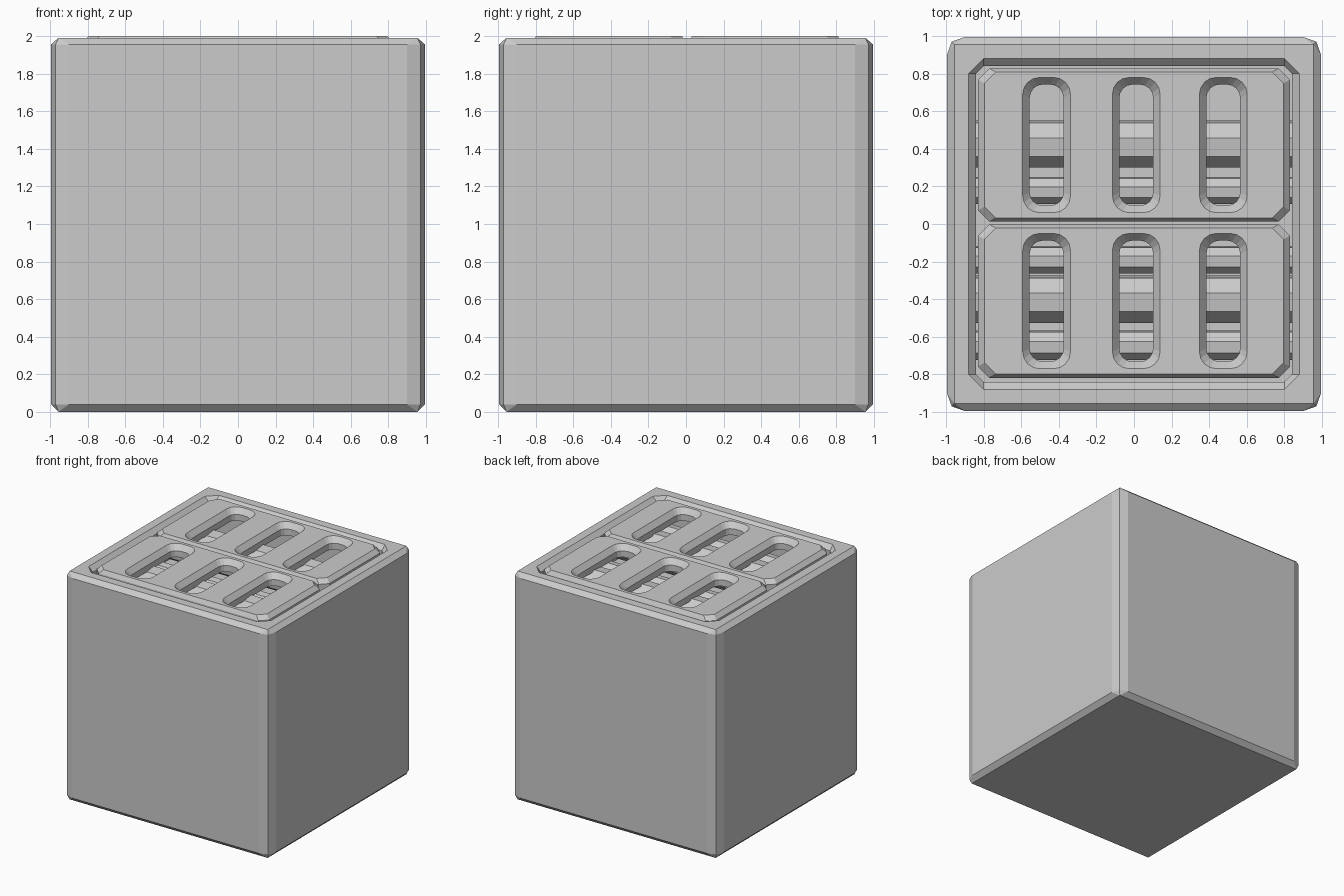
import bpy, bmesh, math

if "Cube" in bpy.data.objects:
    bpy.data.objects.remove(bpy.data.objects["Cube"])


def loft(name, rings):
    """Join equal-length rings of points into a closed solid."""
    bm = bmesh.new()
    loops = [[bm.verts.new(p) for p in ring] for ring in rings]
    n = len(loops[0])
    for a, b in zip(loops, loops[1:]):
        for i in range(n):
            j = (i + 1) % n
            bm.faces.new((a[i], a[j], b[j], b[i]))
    bm.faces.new(loops[0][::-1])
    bm.faces.new(loops[-1])
    bmesh.ops.remove_doubles(bm, verts=bm.verts, dist=0.0005)
    bmesh.ops.recalc_face_normals(bm, faces=bm.faces)
    me = bpy.data.meshes.new(name)
    bm.to_mesh(me)
    bm.free()
    ob = bpy.data.objects.new(name, me)
    bpy.context.collection.objects.link(ob)
    return ob


def square_ring(h, m, c, z):
    """Square of half size h with two-step corners through (m, m)."""
    pts = []
    for x, y in ((h, c), (m, m), (c, h)):
        pts.append((x, y))
    out = []
    for k in range(4):
        for x, y in pts:
            for _ in range(k):
                x, y = -y, x
            out.append((x, y, z))
    return out


def round_rect(cx, cy, hx, hy, r, z, seg):
    """Rectangle with corners rounded in seg steps."""
    out = []
    for k, (sx, sy) in enumerate(((1, 1), (-1, 1), (-1, -1), (1, -1))):
        for i in range(seg + 1):
            a = math.pi / 2 * (k + i / seg)
            out.append((cx + sx * (hx - r) + r * math.cos(a),
                        cy + sy * (hy - r) + r * math.sin(a), z))
    return out


# Chamfered box with an open tray in its top
FLOOR = 1.66
loft("body", [
    square_ring(0.955, 0.955, 0.955, 0.0),
    square_ring(0.995, 0.97, 0.90, 0.04),
    square_ring(0.995, 0.97, 0.90, 1.955),
    square_ring(0.955, 0.955, 0.955, 1.99),
    square_ring(0.88, 0.84, 0.80, 1.99),
    square_ring(0.84, 0.82, 0.80, 1.95),
    square_ring(0.84, 0.82, 0.80, FLOOR),
])

# Two cover plates, each with three bevelled slots
for label, cy in (("front", -0.41), ("back", 0.42)):
    plate = loft(label + "_cover", [
        round_rect(0, cy, 0.83, 0.408, 0.06, 1.90, 1),
        round_rect(0, cy, 0.83, 0.408, 0.06, 1.965, 1),
        round_rect(0, cy, 0.795, 0.388, 0.06, 2.0, 1),
    ])
    cutters = []
    for cx in (-0.465, 0.012, 0.475):
        cutter = loft("slot_cutter", [
            round_rect(cx, cy, 0.09, 0.322, 0.07, 1.85, 4),
            round_rect(cx, cy, 0.09, 0.322, 0.07, 1.955, 4),
            round_rect(cx, cy, 0.127, 0.36, 0.09, 2.0, 4),
            round_rect(cx, cy, 0.127, 0.36, 0.09, 2.05, 4),
        ])
        cutter.hide_render = True
        mod = plate.modifiers.new("slot", 'BOOLEAN')
        mod.operation = 'DIFFERENCE'
        mod.solver = 'EXACT'
        mod.object = cutter
        cutters.append(cutter)
    # Bake the slots and drop the cutters
    bpy.context.view_layer.update()
    dg = bpy.context.evaluated_depsgraph_get()
    baked = bpy.data.meshes.new_from_object(plate.evaluated_get(dg))
    plate.modifiers.clear()
    plate.data = baked
    for cutter in cutters:
        bpy.data.objects.remove(cutter)

# Eight-sided pipes lying across the tray under the covers
for i, (y, r) in enumerate(((0.425, 0.13), (0.178, 0.075), (-0.19, 0.075),
                            (-0.40, 0.13), (-0.645, 0.08))):
    loft("pipe_%d" % (i + 1), [
        [(x, y + r * math.cos(math.radians(30 + 45 * k)),
          1.79 + r * math.sin(math.radians(30 + 45 * k))) for k in range(8)]
        for x in (-0.84, 0.84)])
